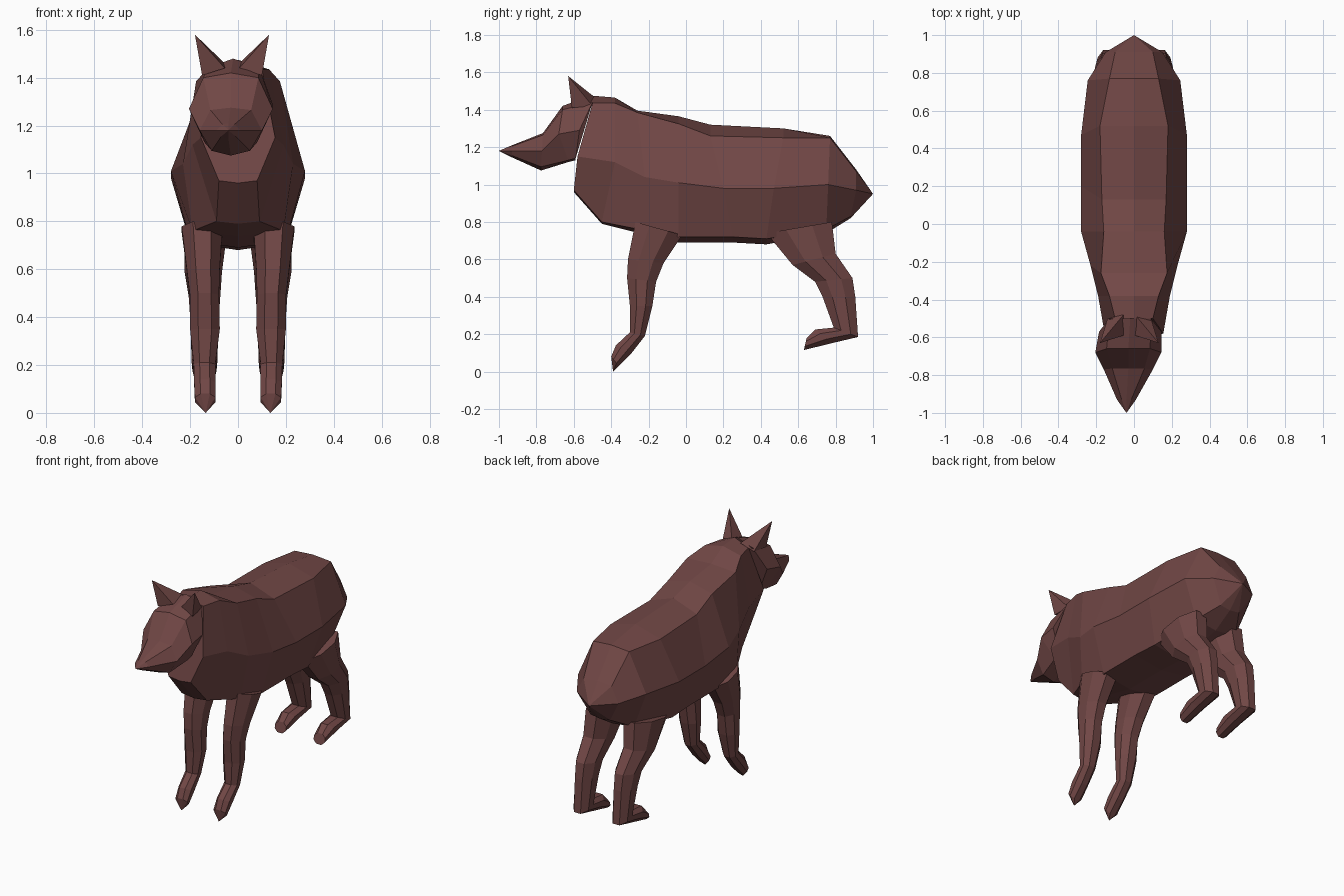
import bpy, bmesh

fur = bpy.data.materials.new("reddish brown fur")
fur.diffuse_color = (0.165, 0.063, 0.06, 1)


def loft(name, rings, tip=None):
    """Skin closed rings of points, cap the start, and end in a cap or a point."""
    bm = bmesh.new()
    loops = [[bm.verts.new(p) for p in r] for r in rings]
    n = len(rings[0])
    for a, b in zip(loops, loops[1:]):
        for i in range(n):
            j = (i + 1) % n
            bm.faces.new((a[i], a[j], b[j], b[i]))
    bm.faces.new(loops[0])
    if tip:
        t = bm.verts.new(tip)
        for i in range(n):
            bm.faces.new((loops[-1][i], loops[-1][(i + 1) % n], t))
    else:
        bm.faces.new(loops[-1])
    bmesh.ops.recalc_face_normals(bm, faces=bm.faces)
    me = bpy.data.meshes.new(name)
    bm.to_mesh(me)
    bm.free()
    me.materials.append(fur)
    ob = bpy.data.objects.new(name, me)
    bpy.context.collection.objects.link(ob)
    return ob


def section(yt, zt, wt, dt, ys, zs, ws, yb, zb, wb, db, cx=0):
    """Eight-sided torso section: top ridge, shoulders, flanks, belly."""
    half = [(wt, yt, zt - dt), (ws, ys, zs), (wb, yb, zb + db)]
    right = [(cx + x, y, z) for x, y, z in half]
    left = [(cx - x, y, z) for x, y, z in reversed(half)]
    return [(cx, yt, zt)] + right + [(cx, yb, zb)] + left


def leg_ring(yf, zf, yb, zb, cx, w):
    """Eight-sided leg section between a front point and a back point."""
    pts = []
    for t, k in ((0, .45), (.3, 1), (.7, 1), (1, .45)):
        pts.append((cx + k * w, yf + (yb - yf) * t, zf + (zb - zf) * t))
    return pts + [(2 * cx - x, y, z) for x, y, z in reversed(pts)]


# Torso from the throat back to the rump point
body = [
    (-.50, 1.475, .10, .04, -.58, 1.15, .155, -.60, .96, .08, .01),
    (-.38, 1.465, .13, .03, -.38, 1.12, .19, -.45, .79, .09, .01),
    (-.26, 1.395, .175, .01, -.22, 1.04, .23, -.25, .74, .19, .02),
    (-.04, 1.365, .16, .04, -.04, 1.01, .28, -.04, .69, .20, .03),
    (.13, 1.32, .17, .06, .20, .98, .28, .25, .69, .20, .03),
    (.52, 1.30, .18, .05, .47, .98, .28, .43, .68, .20, .03),
    (.77, 1.26, .13, .01, .76, 1.0, .245, .75, .74, .15, .02),
    (.91, 1.08, .10, .01, .91, .97, .15, .88, .82, .07, .01),
]
loft("body", [section(*s) for s in body], (0, 1.0, .95))

# Head, turned very slightly to one side
head = [
    (-.50, 1.48, .11, .04, -.57, 1.29, .165, -.59, 1.13, .10, .01, -.02),
    (-.66, 1.42, .115, .02, -.68, 1.27, .175, -.63, 1.12, .11, .01, -.03),
    (-.765, 1.275, .085, .01, -.77, 1.18, .13, -.775, 1.075, .08, .02, -.03),
    (-.93, 1.21, .025, .005, -.93, 1.18, .05, -.93, 1.145, .03, .01, -.04),
]
loft("head", [section(*s) for s in head], (-.04, -1.0, 1.18))

# Pointed ears
for side, label in ((-1, "left"), (1, "right")):
    base = [(.125, -.61, 1.41), (.03, -.59, 1.44), (.03, -.48, 1.46), (.115, -.50, 1.42)]
    loft("ear_" + label, [[(-.025 + side * x, y, z) for x, y, z in base]],
         (-.025 + side * .155, -.63, 1.58))

# Legs, each one bending into its paw
front = [
    (-.27, .80, -.02, .73, .15, .085),
    (-.31, .60, -.12, .58, .145, .068),
    (-.315, .50, -.16, .48, .14, .061),
    (-.30, .35, -.18, .35, .138, .062),
    (-.30, .21, -.22, .19, .14, .045),
    (-.375, .14, -.29, .10, .138, .045),
    (-.40, .08, -.36, .03, .137, .043),
]
rear = [
    (.43, .74, .78, .80, .135, .09),
    (.57, .57, .80, .63, .145, .078),
    (.69, .48, .89, .50, .14, .066),
    (.73, .40, .905, .40, .14, .06),
    (.79, .235, .92, .185, .14, .053),
    (.69, .225, .78, .152, .14, .05),
    (.645, .18, .63, .115, .14, .04),
]
for side, label in ((-1, "left"), (1, "right")):
    for name, spec, tip in (("front_leg_", front, (side * .135, -.39, 0)),
                            ("rear_leg_", rear, None)):
        rings = [[(side * x, y, z) for x, y, z in leg_ring(*s)] for s in spec]
        loft(name + label, rings, tip)
